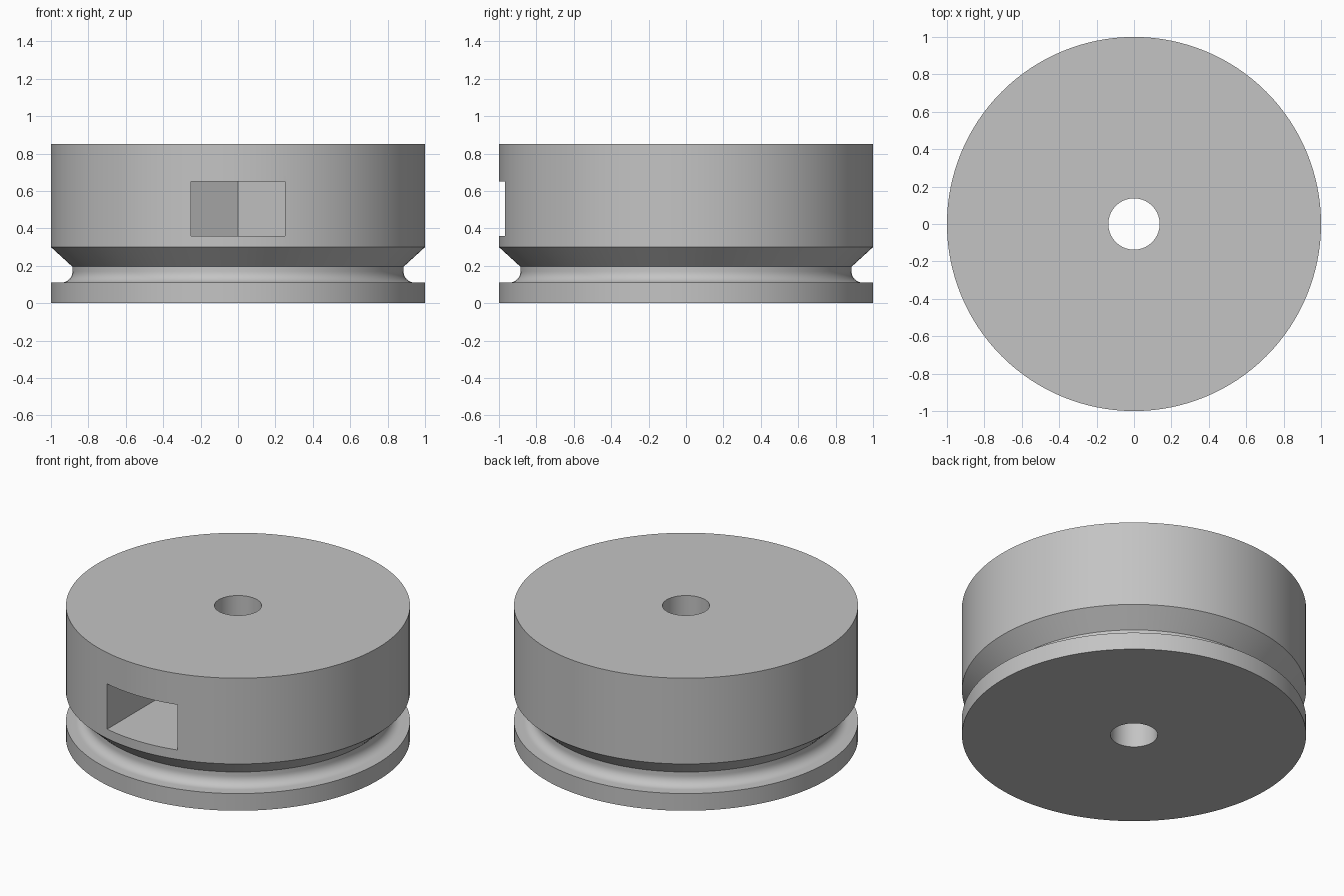
import bpy, bmesh, math

if "Cube" in bpy.data.objects:
    bpy.data.objects.remove(bpy.data.objects["Cube"])

grey = bpy.data.materials.new("plain grey")
grey.diffuse_color = (0.55, 0.55, 0.55, 1)
grey.use_nodes = True
grey.node_tree.nodes["Principled BSDF"].inputs["Base Color"].default_value = grey.diffuse_color


def make_object(name, bm):
    bmesh.ops.recalc_face_normals(bm, faces=bm.faces)
    mesh = bpy.data.meshes.new(name)
    bm.to_mesh(mesh)
    bm.free()
    mesh.materials.append(grey)
    obj = bpy.data.objects.new(name, mesh)
    bpy.context.collection.objects.link(obj)
    return obj


def revolve(name, profile, steps):
    bm = bmesh.new()
    verts = [bm.verts.new((r, 0, z)) for r, z in profile]
    edges = [bm.edges.new((v, verts[(i + 1) % len(verts)])) for i, v in enumerate(verts)]
    bmesh.ops.spin(bm, geom=verts + edges, cent=(0, 0, 0), axis=(0, 0, 1),
                   angle=math.tau, steps=steps)
    bmesh.ops.remove_doubles(bm, verts=bm.verts, dist=1e-5)
    return make_object(name, bm)


def prism(name, outline, z0, z1):
    bm = bmesh.new()
    face = bm.faces.new([bm.verts.new((x, y, z0)) for x, y in outline])
    top = bmesh.ops.extrude_face_region(bm, geom=[face])["geom"]
    bmesh.ops.translate(bm, vec=(0, 0, z1 - z0),
                        verts=[v for v in top if isinstance(v, bmesh.types.BMVert)])
    return make_object(name, bm)


# Round body: base flange, rounded groove, conical shoulder, drum and bore
BORE, NECK, FILLET, FLANGE = 0.137, 0.885, 0.06, 0.11
groove = [(NECK + FILLET * (1 - math.sin(a)), FLANGE + FILLET * (1 - math.cos(a)))
          for a in (math.radians(90 * i / 8) for i in range(9))]
profile = ([(BORE, 0), (1, 0), (1, FLANGE)] + groove
           + [(NECK, 0.195), (1, 0.3), (1, 0.85), (BORE, 0.85)])
body = revolve("drum_body", profile, 128)

# Side slot ending in half a hexagon around the bore
HALF = 0.25
slot = prism("slot_cutter",
             [(-HALF, -1.2), (HALF, -1.2), (HALF, HALF * math.tan(math.pi / 6)),
              (0, HALF / math.cos(math.pi / 6)), (-HALF, HALF * math.tan(math.pi / 6))],
             0.36, 0.65)
slot.hide_render = True
cut = body.modifiers.new("slot", "BOOLEAN")
cut.operation = "DIFFERENCE"
cut.solver = "EXACT"
cut.object = slot
bpy.context.view_layer.objects.active = body
body.select_set(True)
bpy.ops.object.modifier_apply(modifier=cut.name)
bpy.data.objects.remove(slot)

bpy.ops.object.shade_smooth_by_angle(angle=math.radians(25))
